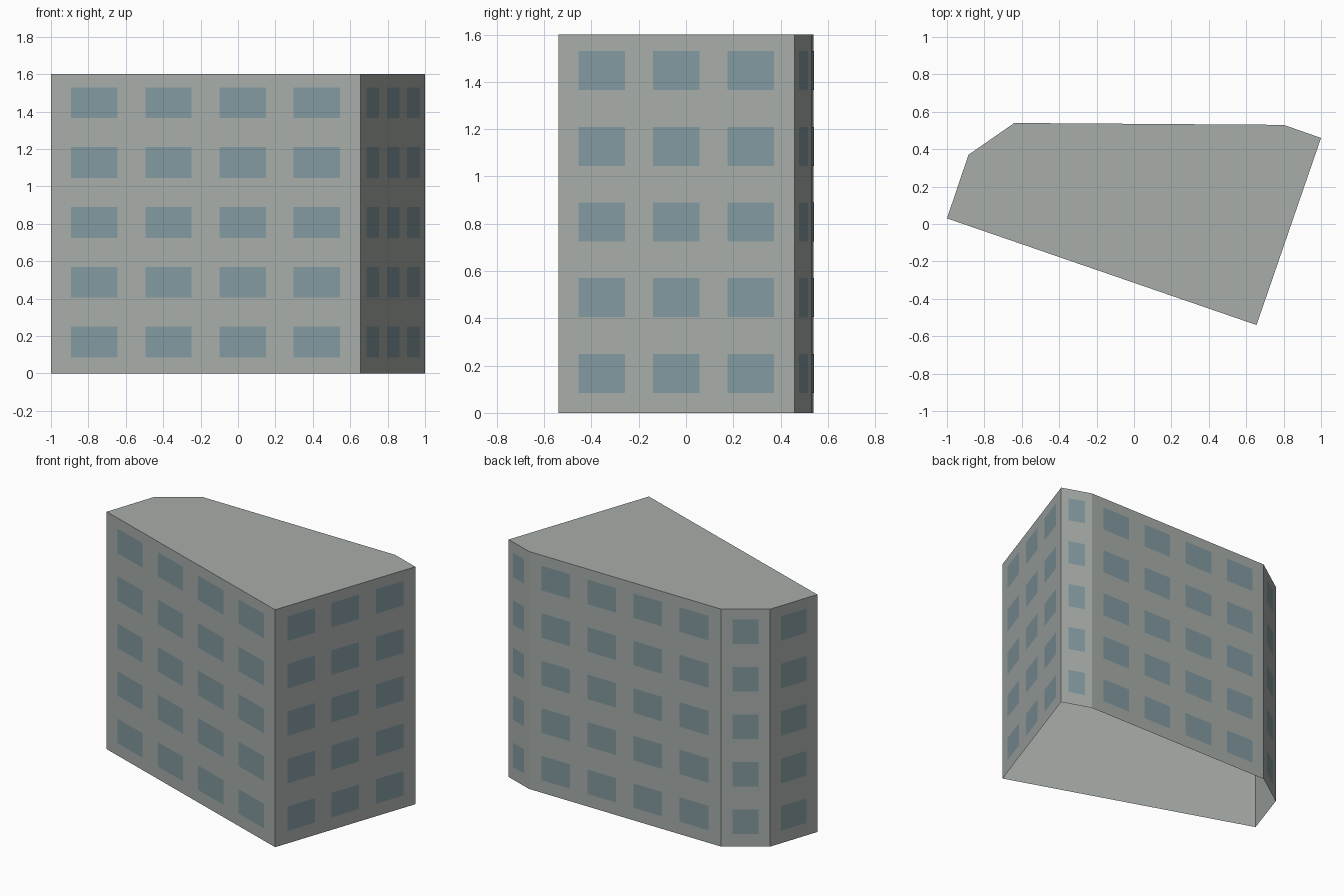
import bpy
import bmesh
from mathutils import Vector

cube = bpy.data.objects.get("Cube")
if cube:
    bpy.data.objects.remove(cube)

HEIGHT = 1.6
FLOORS = 5
FLOOR_HEIGHT = HEIGHT / FLOORS
SILL, HEAD = 0.085, 0.25        # window bottom and top within a floor
MARGIN, GAP = 0.44, 0.6         # spacing relative to the window width
PLATE_OFFSET = 0.002

# Footprint corners, counter-clockwise, and window columns on each wall
corners = [(-1, 0.03), (0.655, -0.54), (1, 0.46), (0.8, 0.53), (-0.64, 0.54), (-0.885, 0.37)]
columns = [4, 3, 1, 4, 1, 1]


def make_material(name, color):
    mat = bpy.data.materials.new(name)
    mat.use_nodes = True
    mat.diffuse_color = color
    mat.node_tree.nodes["Principled BSDF"].inputs["Base Color"].default_value = color
    return mat


def make_object(name, bm, mat):
    mesh = bpy.data.meshes.new(name)
    bm.to_mesh(mesh)
    bm.free()
    mesh.materials.append(mat)
    obj = bpy.data.objects.new(name, mesh)
    bpy.context.collection.objects.link(obj)
    return obj


def add_panel(bm, a, b, low, high):
    """Upright rectangle between two plan points."""
    points = [(a.x, a.y, low), (b.x, b.y, low), (b.x, b.y, high), (a.x, a.y, high)]
    bm.faces.new([bm.verts.new(p) for p in points])


concrete = make_material("grey_concrete", (0.39, 0.42, 0.40, 1))
glass = make_material("blue_grey_glass", (0.227, 0.32, 0.35, 1))

plan = [Vector(c) for c in corners]
walls = list(zip(plan, plan[1:] + plan[:1], columns))

# Building shell: walls and flat roof, open underneath
shell = bmesh.new()
for start, end, _ in walls:
    add_panel(shell, start, end, 0, HEIGHT)
shell.faces.new([shell.verts.new((p.x, p.y, HEIGHT)) for p in plan])
bmesh.ops.remove_doubles(shell, verts=shell.verts, dist=0.0001)
make_object("building_shell", shell, concrete)

# Window plates: an even grid on every wall
windows = bmesh.new()
for start, end, count in walls:
    along = end - start
    outward = Vector((along.y, -along.x)).normalized() * PLATE_OFFSET
    width = 1 / (count + GAP * (count - 1) + 2 * MARGIN)
    for col in range(count):
        left = width * (MARGIN + col * (1 + GAP))
        a = start + along * left + outward
        b = start + along * (left + width) + outward
        for floor in range(FLOORS):
            base = floor * FLOOR_HEIGHT
            add_panel(windows, a, b, base + SILL, base + HEAD)
make_object("windows", windows, glass)
